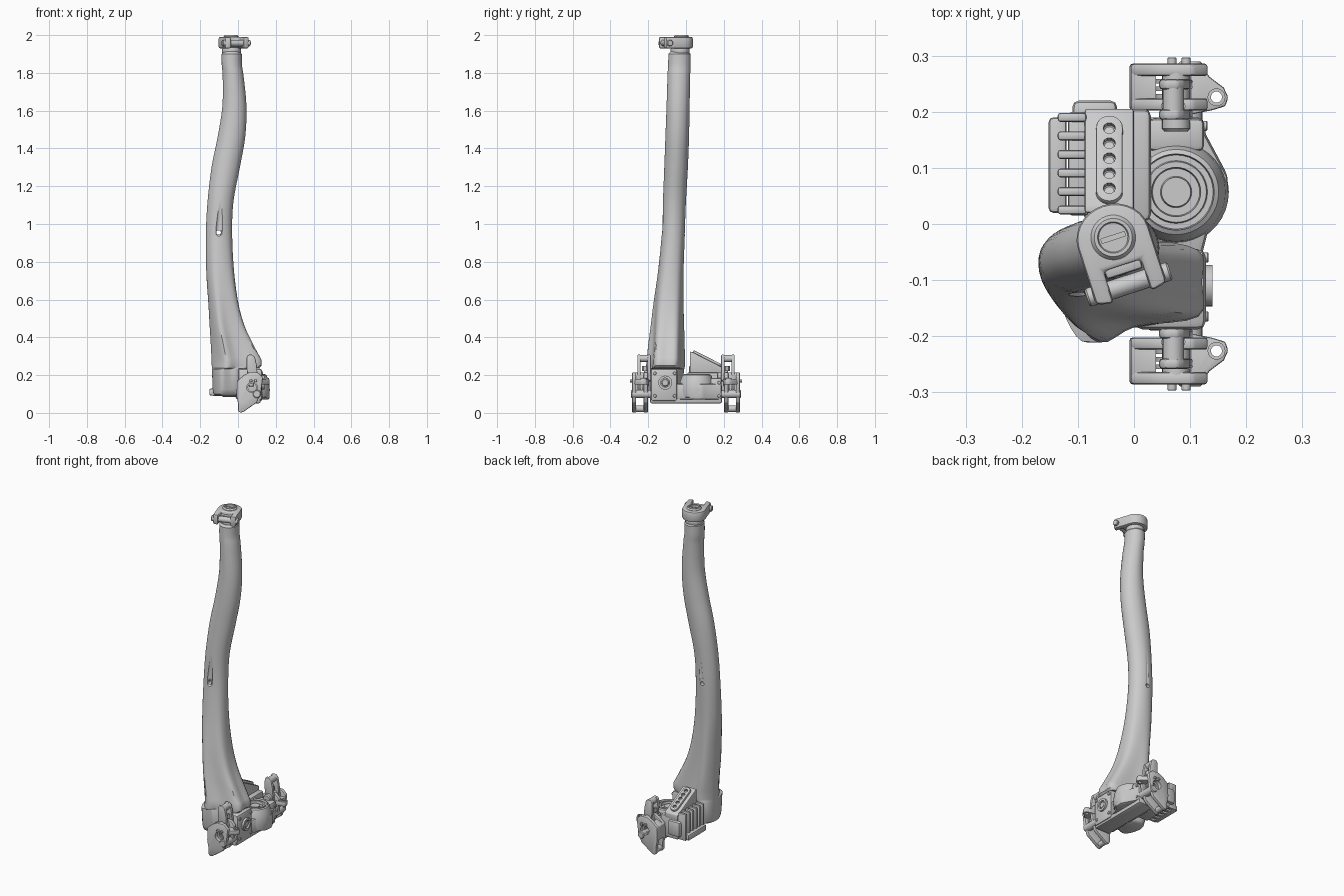
import bpy, bmesh, math
from mathutils import Matrix, Vector

if "Cube" in bpy.data.objects:
    bpy.data.objects.remove(bpy.data.objects["Cube"])

def make(name, bm, bevel=0.0, angle=35):
    bmesh.ops.recalc_face_normals(bm, faces=bm.faces[:])
    me = bpy.data.meshes.new(name)
    bm.to_mesh(me); bm.free()
    ob = bpy.data.objects.new(name, me)
    bpy.context.collection.objects.link(ob)
    bpy.ops.object.select_all(action='DESELECT')
    bpy.context.view_layer.objects.active = ob
    ob.select_set(True)
    if bevel:
        m = ob.modifiers.new("bevel", 'BEVEL')
        m.width, m.segments, m.limit_method = bevel, 2, 'ANGLE'
        bpy.ops.object.modifier_apply(modifier="bevel")
    bpy.ops.object.shade_smooth_by_angle(angle=math.radians(angle))
    return ob

def place(axis, a, b, h):
    return {'x': (h, a, b), 'y': (a, h, b), 'z': (a, b, h)}[axis]

def prism(name, pts, axis, h0, h1, bevel=0.0):
    bm = bmesh.new()
    rings = [[bm.verts.new(place(axis, a, b, h)) for a, b in pts] for h in (h0, h1)]
    n = len(pts)
    for r in rings: bm.faces.new(r)
    for i in range(n):
        j = (i + 1) % n
        bm.faces.new((rings[0][i], rings[0][j], rings[1][j], rings[1][i]))
    return make(name, bm, bevel)

def box(name, x, y, z, bevel=0.006):
    return prism(name, [(x[0], y[0]), (x[1], y[0]), (x[1], y[1]), (x[0], y[1])], 'z', z[0], z[1], bevel)

def lathe(name, loc, prof, axis='z', n=28, tilt=None):
    """Revolve (radius, height) points; radius 0 ends close on the axis."""
    bm = bmesh.new()
    rings = []
    for r, h in prof:
        rings.append([bm.verts.new(place(axis, r * math.cos(k * math.tau / n), r * math.sin(k * math.tau / n), h))
                      for k in range(n)])
    closed = prof[0] == prof[-1]
    if closed:
        for v in rings[-1]: bm.verts.remove(v)
        rings[-1] = rings[0]
    for a, b in zip(rings, rings[1:]):
        for k in range(n):
            j = (k + 1) % n
            bm.faces.new((a[k], a[j], b[j], b[k]))
    if not closed:
        bm.faces.new(rings[0]); bm.faces.new(rings[-1])
    if tilt: bmesh.ops.transform(bm, matrix=tilt, verts=bm.verts[:])
    bmesh.ops.translate(bm, vec=loc, verts=bm.verts[:])
    return make(name, bm)

def rod(name, loc, r, half, axis, n=20):
    c = r * 0.2
    return lathe(name, loc, [(r - c, -half), (r, -half + c), (r, half - c), (r - c, half)], axis, n)

def ring(name, loc, ro, ri, half, axis, n=28):
    return lathe(name, loc, [(ri, -half), (ro, -half), (ro, half), (ri, half), (ri, -half)], axis, n)

def cut(ob, cutter):
    cutter.hide_render = True
    m = ob.modifiers.new("cut", 'BOOLEAN')
    m.operation, m.object, m.solver = 'DIFFERENCE', cutter, 'EXACT'
    bpy.ops.object.select_all(action='DESELECT')
    bpy.context.view_layer.objects.active = ob
    ob.select_set(True)
    bpy.ops.object.modifier_apply(modifier="cut")
    bpy.data.objects.remove(cutter)
    bpy.ops.object.shade_smooth_by_angle(angle=math.radians(35))

def cr(p0, p1, p2, p3, t):
    return tuple(0.5 * (2*b + (c - a)*t + (2*a - 5*b + 4*c - d)*t*t + (3*b - a - 3*c + d)*t**3)
                 for a, b, c, d in zip(p0, p1, p2, p3))

# Long curved arm: lofted sections (z, x min, x max, y min, y max, flare)
rows = [(1.90, -.087, .020, -.093, .025, 0), (1.84, -.086, .021, -.095, .024, 0),
        (1.78, -.081, .030, -.098, .022, 0), (1.62, -.083, .045, -.103, .019, 0),
        (1.46, -.108, .038, -.109, .016, 0), (1.30, -.140, .010, -.115, .010, 0),
        (1.12, -.161, -.024, -.122, .000, 0), (.95, -.170, -.031, -.128, -.006, .05),
        (.75, -.168, -.021, -.148, -.013, .25), (.58, -.157, .002, -.172, -.013, .55),
        (.46, -.150, .035, -.187, -.010, .8), (.36, -.144, .082, -.200, -.007, 1),
        (.28, -.140, .125, -.208, -.006, 1)]
sections = []
for i in range(len(rows) - 1):
    q = [rows[max(0, min(len(rows) - 1, i + k))] for k in (-1, 0, 1, 2)]
    sections += [cr(*q, k / 4) for k in range(4)]
sections += [rows[-1], (.25, -.139, .125, -.211, -.006, 1), (.238, -.138, .112, -.211, -.007, 1),
             (.232, -.138, .022, -.211, -.010, .6), (.125, -.134, .020, -.205, -.02, .5),
             (.10, -.130, .012, -.195, -.03, .5), (.09, -.115, -.005, -.18, -.045, .5)]
sections.insert(0, (1.912, -.078, .011, -.083, .015, 0))
flare = [(1, .05), (.95, .62), (.1, .85), (-.6, 1), (-1, .3), (-.82, -.4), (-.4, -1), (.1, -.72), (.95, -.55)]
oval = [(math.cos(a), math.sin(a)) for a in (k * math.tau / 9 for k in range(9))]
bm = bmesh.new()
loops = []
for z, xl, xr, yl, yr, t in sections:
    ctl = [(a*(1-t) + c*t, b*(1-t) + d*t) for (a, b), (c, d) in zip(oval, flare)]
    pts = [cr(*[ctl[(i + k) % 9] for k in (-1, 0, 1, 2)], s / 4) for i in range(9) for s in range(4)]
    lo = [min(p[k] for p in pts) for k in (0, 1)]
    hi = [max(p[k] for p in pts) for k in (0, 1)]
    loops.append([bm.verts.new((xl + (xr - xl) * (p[0] - lo[0]) / (hi[0] - lo[0]),
                                yl + (yr - yl) * (p[1] - lo[1]) / (hi[1] - lo[1]), z)) for p in pts])
for a, b in zip(loops, loops[1:]):
    for k in range(36):
        j = (k + 1) % 36
        bm.faces.new((a[k], a[j], b[j], b[k]))
bm.faces.new(loops[0]); bm.faces.new(loops[-1])
arm = make("curved_arm", bm, angle=40)

# Tapered grooves front and back, ending in a through hole
for y in (-.135, .012):
    prof = [(.001, -.03), (.017, -.015), (.021, .01), (.018, .08), (.012, .18), (.001, .32)]
    cut(arm, lathe("groove_cutter", (-.1, y, .96), prof, 'z', 16, Matrix.Rotation(math.radians(3), 4, 'Y')))
cut(arm, rod("hole_cutter", (-.103, -.06, .955), .012, .15, 'y', 16))
ring("hole_eyelet", (-.103, -.112, .955), .019, .012, .008, 'y', 20)

# Top shackle: neck, U-shaped yoke, cross pin and slotted screw
c = Vector((-.037, -.024, 0))
lathe("neck", (-.034, -.031, 0), [(.040, 1.89), (.050, 1.905), (.05, 1.925), (.044, 1.945)])
yoke = [(.066 * math.cos(a), .06 * math.sin(a)) for a in (k * math.pi / 14 for k in range(15))]
yoke += [(-.066, -.105), (-.035, -.112), (-.035, -.052), (.035, -.052), (.035, -.112), (.066, -.105)]
turn = Matrix.Translation((c.x, c.y, 0)) @ Matrix.Rotation(math.radians(18), 4, 'Z')
head = [prism("shackle_yoke", yoke, 'z', 1.93, 1.99, .008),
        rod("shackle_pin", (0, -.088, 1.958), .017, .078, 'x'),
        box("shackle_tongue", (-.034, .034), (-.068, -.04), (1.935, 1.972))]
screw = lathe("shackle_screw", (0, 0, 0), [(.04, 1.97), (.04, 1.992), (.034, 2.0), (.028, 2.0), (.026, 1.995)])
cut(screw, box("slot_cutter", (-.022, .022), (-.004, .004), (1.985, 2.02), 0))
for ob in head + [screw]: ob.data.transform(turn)

# Lower carriage: beam, joint box with pivot cap, web
box("base_beam", (.02, .12), (-.19, .19), (.05, .10), .01)
box("joint_box", (.0, .128), (-.188, -.045), (.06, .235), .015)
ring("pivot_ring", (.128, -.11, .16), .037, .024, .012, 'x')
rod("pivot_cap", (.124, -.11, .16), .02, .012, 'x')
for y in (-.165, -.06):
    for z in (.09, .21): rod("joint_bolt", (.128, y, z), .009, .005, 'x', 12)
prism("web", [(-.01, -.06), (.12, -.06), (.135, .0), (.165, .04), (.168, .085), (.128, .16), (.125, .19),
              (.03, .19), (-.012, .1), (-.012, .04)], 'z', .07, .155, .012)

# Round hub with stepped rings
lathe("hub", (.075, .057, 0), [(.06, .07), (.088, .085), (.094, .12), (.088, .17), (.076, .20), (.068, .205),
      (.066, .19), (.056, .19), (.054, .2), (.044, .2), (.042, .185), (.028, .185), (.026, .195)], n=36)
box("rear_bridge", (.025, .125), (.13, .188), (.08, .185), .01)
for z in (.09, .16): rod("bridge_bolt", (.125, .175, z), .009, .006, 'x', 12)

# Left housing with cooling fins, wedge top and slotted strip
box("fin_housing", (-.09, .03), (.005, .205), (.085, .215), .012)
box("housing_bump", (-.11, -.03), (.18, .22), (.11, .2), .012)
box("fin_core", (-.118, -.08), (.015, .2), (.1, .235), .008)
for i in range(6):
    y = .025 + i * .033
    box("cooling_fin", (-.136, -.085), (y - .008, y + .008), (.09, .25), .005)
box("lower_rail", (-.152, -.12), (.02, .19), (.092, .128), .008)
prism("wedge_plate", [(.02, .2), (.02, .325), (.035, .322), (.205, .235), (.205, .2)], 'x', -.088, .0, .005)
strip = [(.024 * math.cos(a), (.062 if math.sin(a) >= 0 else -.062) + .024 * math.sin(a))
         for a in (k * math.tau / 24 + .01 for k in range(24))]
slot = prism("slotted_strip", strip, 'z', -.01, .012, .003)
for i in range(5): cut(slot, rod("strip_hole_cutter", (0, -.06 + i * .03, .012), .011, .012, 'z', 10))
slot.data.transform(Matrix.Translation((-.044, .112, .283)) @ Matrix.Rotation(math.radians(-27), 4, 'X'))

# Mirrored gripping jaws at both ends of the beam
claw = [(.0, .012), (.012, .0), (.03, .006), (.10, .055), (.122, .11), (.132, .19), (.105, .215), (.06, .215),
        (.03, .2), (-.005, .17), (-.008, .09), (.0, .05)]
finger = [(.055, .17), (.105, .17), (.1, .25), (.09, .295), (.078, .308), (.055, .308), (.046, .295), (.045, .24)]
for s in (1, -1):
    Y = lambda a, b: tuple(sorted((a * s, b * s)))
    for a, b in ((.202, .224), (.264, .286)):
        plate = prism("jaw_plate", claw, 'y', *Y(a, b), .006)
        cut(plate, rod("plate_hole_cutter", (.075, s * (a + b) / 2, .135), .028, .05, 'y', 16))
    prism("jaw_back", [(-.008, .09), (.03, .08), (.04, .19), (-.005, .17)], 'y', *Y(.203, .285), .004)
    for a, b in ((.186, .204), (.24, .258)):
        prism("jaw_finger", finger, 'y', *Y(a, b), .005)
    rod("finger_pin", (.07, s * .222, .288), .019, .034, 'y')
    rod("foot_pin", (.018, s * .244, .022), .017, .04, 'y')
    rod("jaw_axle", (.10, s * .235, .10), .022, .055, 'y')
    rod("jaw_link", (.075, s * .22, .19), .025, .055, 'y')
    ring("vertical_collar", (.07, s * .21, .235), .022, .012, .012, 'z', 8)
    rod("vertical_bolt", (.07, s * .21, .19), .013, .05, 'z', 12)
    for x in (.068, .093): rod("end_bolt", (x, s * .285, .17), .008, .012, 'y', 12)
    # Tension spring coil
    for i in range(4): ring("spring_coil", (.075, s * (.215 + i * .013), .135), .036, .022, .004, 'y', 20)
    # Side ear with hole
    ear = [(.1, s * .195), (.14, s * .203), (.163, s * .21), (.168, s * .226), (.16, s * .243), (.135, s * .262),
           (.12, s * .282), (.1, s * .285)]
    tab = prism("side_ear", ear, 'z', .15, .178, .004)
    cut(tab, rod("ear_hole_cutter", (.147, s * .226, .16), .01, .05, 'z', 14))
    ring("ear_bush", (.147, s * .226, .168), .016, .01, .016, 'z', 14)
